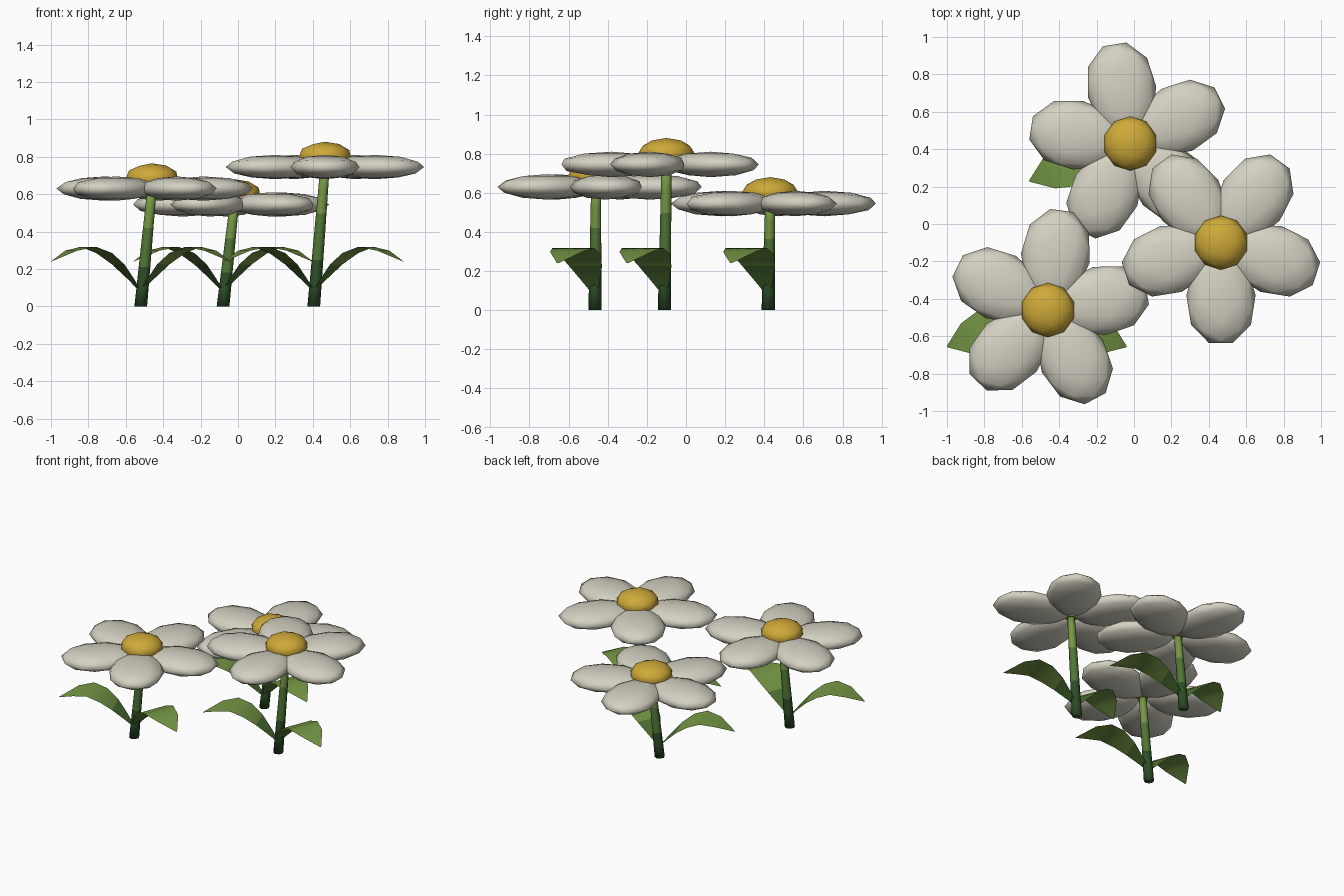
import bpy, bmesh, math
from mathutils import Vector

if "Cube" in bpy.data.objects:
    bpy.data.objects.remove(bpy.data.objects["Cube"])


def mat(name, r, g, b):
    m = bpy.data.materials.new(name)
    m.diffuse_color = (r, g, b, 1)
    m.use_nodes = True
    m.node_tree.nodes["Principled BSDF"].inputs["Base Color"].default_value = m.diffuse_color
    return m


WHITE = mat("petal_white", 0.66, 0.64, 0.54)
GOLD = mat("disc_gold", 0.62, 0.40, 0.04)
GREENS = [mat("green_dark", 0.025, 0.075, 0.02),
          mat("green_mid", 0.08, 0.18, 0.035),
          mat("green_light", 0.18, 0.31, 0.06)]


def finish(bm, name, mats, smooth=True):
    me = bpy.data.meshes.new(name)
    for f in bm.faces:
        f.smooth = smooth
    bm.to_mesh(me)
    bm.free()
    for m in mats:
        me.materials.append(m)
    ob = bpy.data.objects.new(name, me)
    bpy.context.collection.objects.link(ob)
    return ob


# low-poly ball, squashed; egg widens the outer end
def blob(name, loc, size, turn, material, egg=0.0):
    bm = bmesh.new()
    bmesh.ops.create_icosphere(bm, subdivisions=2, radius=1)
    c, s = math.cos(turn), math.sin(turn)
    for v in bm.verts:
        x, y, z = v.co
        y *= 1 + egg * x
        x, y, z = x * size[0], y * size[1], z * size[2]
        v.co = Vector((x * c - y * s, x * s + y * c, z)) + Vector(loc)
    return finish(bm, name, [material])


# leaning, tapered stem, darker at the foot
def stem(base, top, sides=8, steps=6):
    bm = bmesh.new()
    rings = []
    for i in range(steps + 1):
        t = i / steps
        p = Vector(base).lerp(Vector(top), t)
        r = 0.034 - 0.009 * t
        rings.append([bm.verts.new((p.x + r * math.cos(math.tau * k / sides),
                                    p.y + r * math.sin(math.tau * k / sides), p.z))
                      for k in range(sides)])
    for i in range(steps):
        for k in range(sides):
            n = (k + 1) % sides
            f = bm.faces.new((rings[i][k], rings[i][n], rings[i + 1][n], rings[i + 1][k]))
            f.material_index = min(2, i // 2)
    bm.faces.new(rings[0][::-1])
    bm.faces.new(rings[-1])
    finish(bm, "stem", GREENS)


# arching leaf: (distance out, height, half width)
LEAF = [(0.0, 0.08, 0.012), (0.06, 0.15, 0.05), (0.13, 0.225, 0.09), (0.21, 0.285, 0.115),
        (0.30, 0.318, 0.115), (0.40, 0.298, 0.088), (0.515, 0.24, 0.004)]


def leaf(base, side):
    bm = bmesh.new()
    ux, uy = 0.93, -0.37
    rows = []
    for s, z, w in LEAF:
        rows.append([bm.verts.new((base[0] + side * (ux * s - uy * k * w),
                                   base[1] + uy * s + ux * k * w, z))
                     for k in (-1, 0, 1)])
    for i in range(len(rows) - 1):
        for k in range(2):
            q = (rows[i][k], rows[i + 1][k], rows[i + 1][k + 1], rows[i][k + 1])
            f = bm.faces.new(q if side > 0 else q[::-1])
            f.material_index = 1 if i < 2 else 2
    finish(bm, "leaf", GREENS)


# each flower: foot, head centre, first petal angle
FLOWERS = [((-0.52, -0.465, 0), (-0.46, -0.46, 0.63), 10),
           ((0.405, -0.11, 0), (0.465, -0.10, 0.745), 54),
           ((-0.08, 0.42, 0), (-0.02, 0.43, 0.545), 27)]

for foot, head, first in FLOWERS:
    stem(foot, head)
    for side in (-1, 1):
        leaf(foot, side)
    for k in range(5):
        a = math.radians(first + 72 * k)
        blob("petal", (head[0] + 0.28 * math.cos(a), head[1] + 0.28 * math.sin(a), head[2]),
             (0.27, 0.185, 0.065), a, WHITE, 0.12)
    blob("flower_disc", (head[0], head[1], head[2] + 0.055), (0.145, 0.145, 0.08), 0, GOLD)
